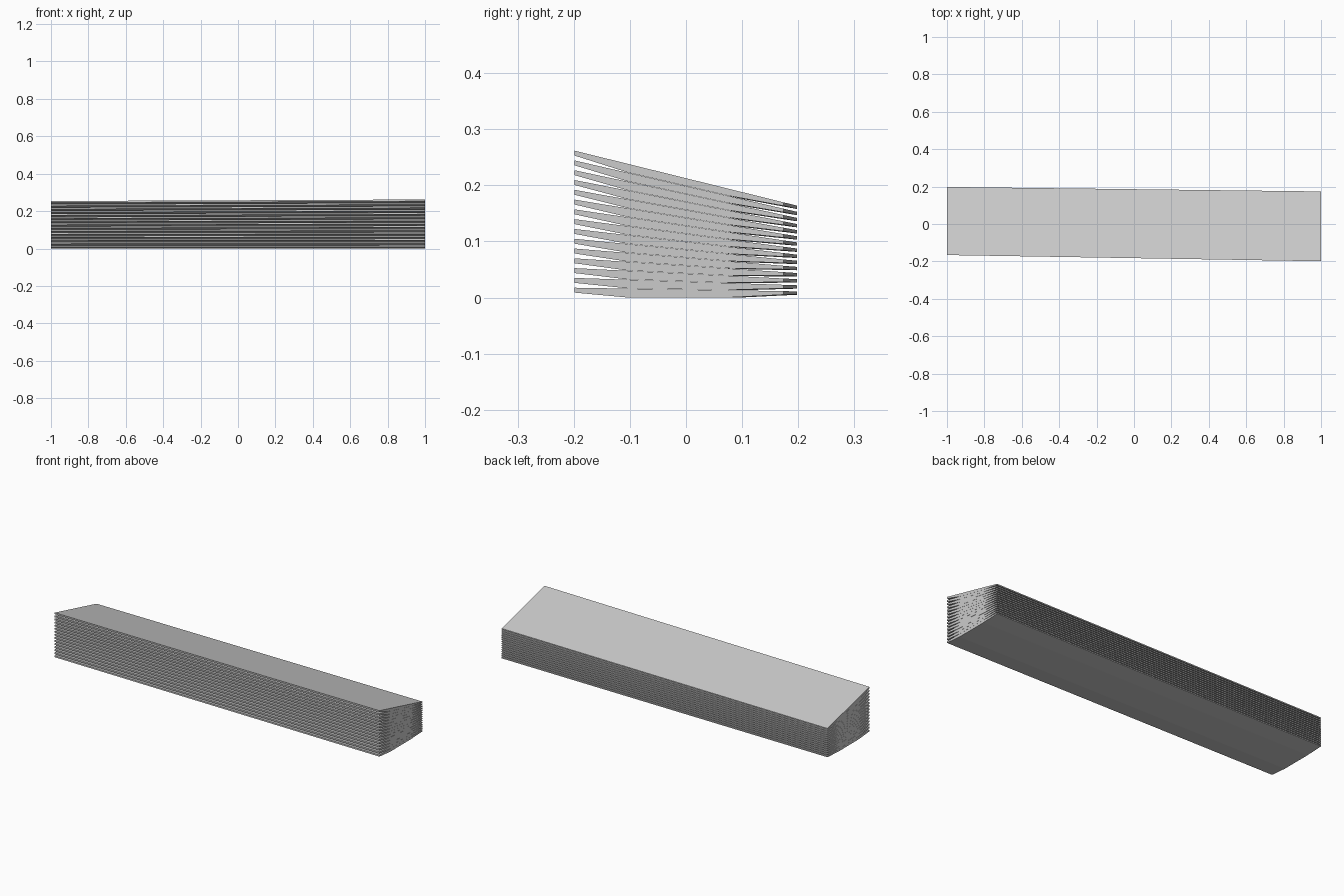
import bpy

if "Cube" in bpy.data.objects:
    bpy.data.objects.remove(bpy.data.objects["Cube"])

COUNT = 15          # boards in the fanned stack
PITCH = 0.01648     # slope gained per board
APEX = 0.86         # y where all board planes converge


def fan_height(level, y):
    return level * PITCH * (APEX - y)


def section(level, front, back):
    """Board cross-section: flat top, underside relieved at both edges."""
    mid = 0.03 if level else 0.0
    outline = [(front, 1.0), (front, 0.5), (front + 0.095, mid),
               (back - 0.10, mid), (back, 0.45), (back, 1.0)]
    return [(y, fan_height(level + f, y)) for y, f in outline]


def make_board(level):
    left = [(-1.0, y, z) for y, z in section(level, -0.166, 0.198)]
    right = [(1.0, y, z) for y, z in section(level, -0.199, 0.174)]
    n = len(left)
    faces = [(i, (i + 1) % n, n + (i + 1) % n, n + i) for i in range(n)]
    faces += [tuple(reversed(range(n))), tuple(range(n, 2 * n))]
    name = f"board_{level + 1:02d}"
    mesh = bpy.data.meshes.new(name)
    mesh.from_pydata(left + right, [], faces)
    mesh.update()
    obj = bpy.data.objects.new(name, mesh)
    bpy.context.collection.objects.link(obj)


# Stack of tapered boards, each tilted a little more than the one below
for k in range(COUNT):
    make_board(k)
